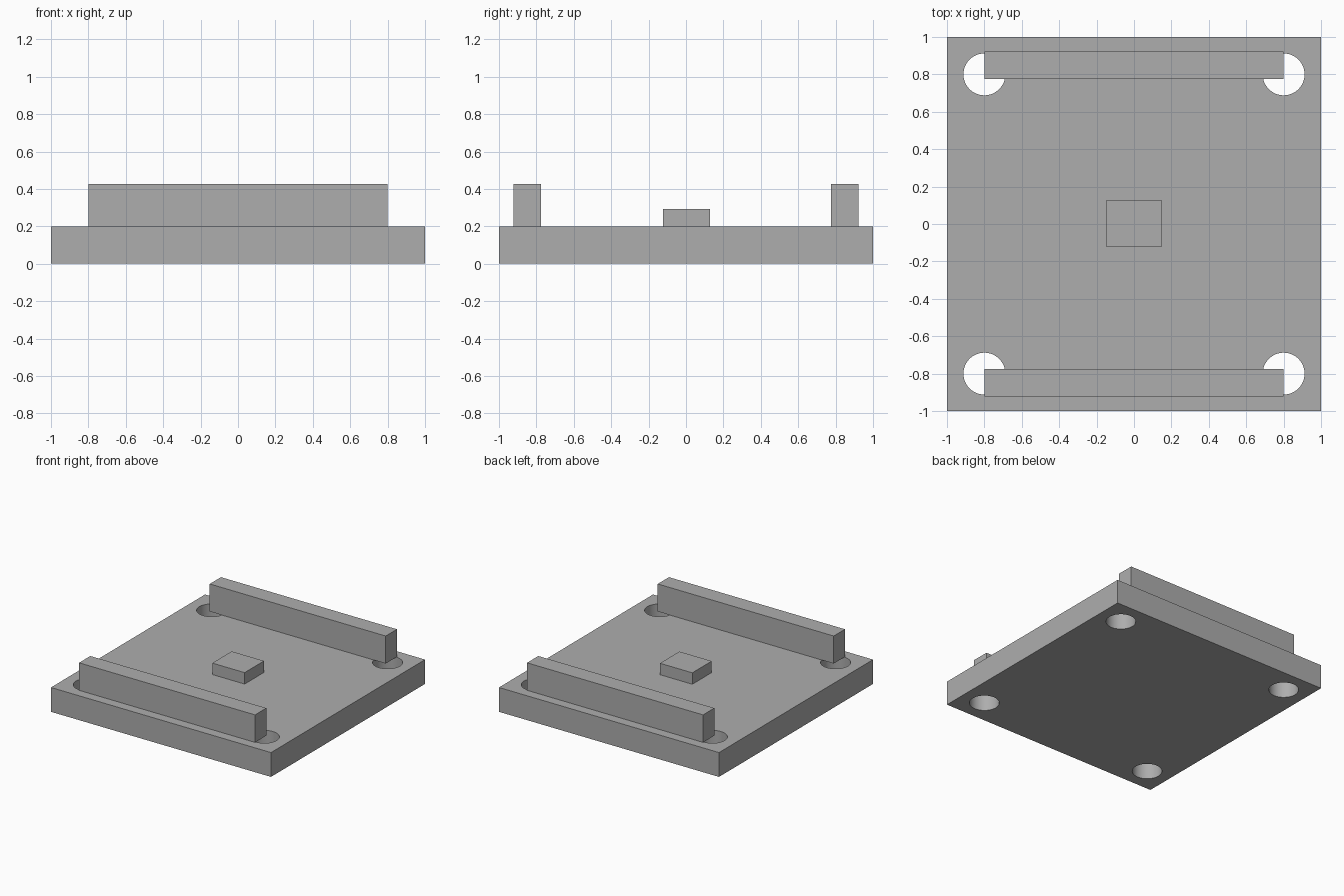
import bpy

# Remove the default cube
cube = bpy.data.objects.get("Cube")
if cube:
    bpy.data.objects.remove(cube, do_unlink=True)

# Single flat grey
grey = bpy.data.materials.new("plain_grey")
grey.use_nodes = True
colour = (0.42, 0.42, 0.42, 1)
grey.diffuse_color = colour
grey.node_tree.nodes["Principled BSDF"].inputs["Base Color"].default_value = colour

PLATE_TOP = 0.2


def box(name, size, centre):
    bpy.ops.mesh.primitive_cube_add(size=1, location=centre)
    obj = bpy.context.object
    obj.name = name
    obj.scale = size
    bpy.ops.object.transform_apply(location=False, rotation=False, scale=True)
    obj.data.materials.append(grey)
    return obj


# Square base plate with a round through hole at each corner
plate = box("base_plate", (2, 2, PLATE_TOP), (0, 0, PLATE_TOP / 2))
for x in (-0.8, 0.8):
    for y in (-0.8, 0.8):
        bpy.ops.mesh.primitive_cylinder_add(
            vertices=64, radius=0.112, depth=1, location=(x, y, 0))
        cutter = bpy.context.object
        cutter.name = "hole_cutter"
        cutter.data.materials.append(grey)
        hole = plate.modifiers.new("corner_hole", "BOOLEAN")
        hole.operation = "DIFFERENCE"
        hole.solver = "EXACT"
        hole.object = cutter
        bpy.ops.object.select_all(action="DESELECT")
        plate.select_set(True)
        bpy.context.view_layer.objects.active = plate
        bpy.ops.object.modifier_apply(modifier=hole.name)
        bpy.data.objects.remove(cutter, do_unlink=True)
bpy.ops.object.shade_smooth_by_angle()

# Front and back rails, overhanging the holes
for name, side in (("front_rail", -1), ("back_rail", 1)):
    box(name, (1.6, 0.146, 0.226), (0, side * 0.848, PLATE_TOP + 0.113))

# Small raised block in the middle
box("centre_block", (0.294, 0.252, 0.094), (0, 0.002, PLATE_TOP + 0.047))
